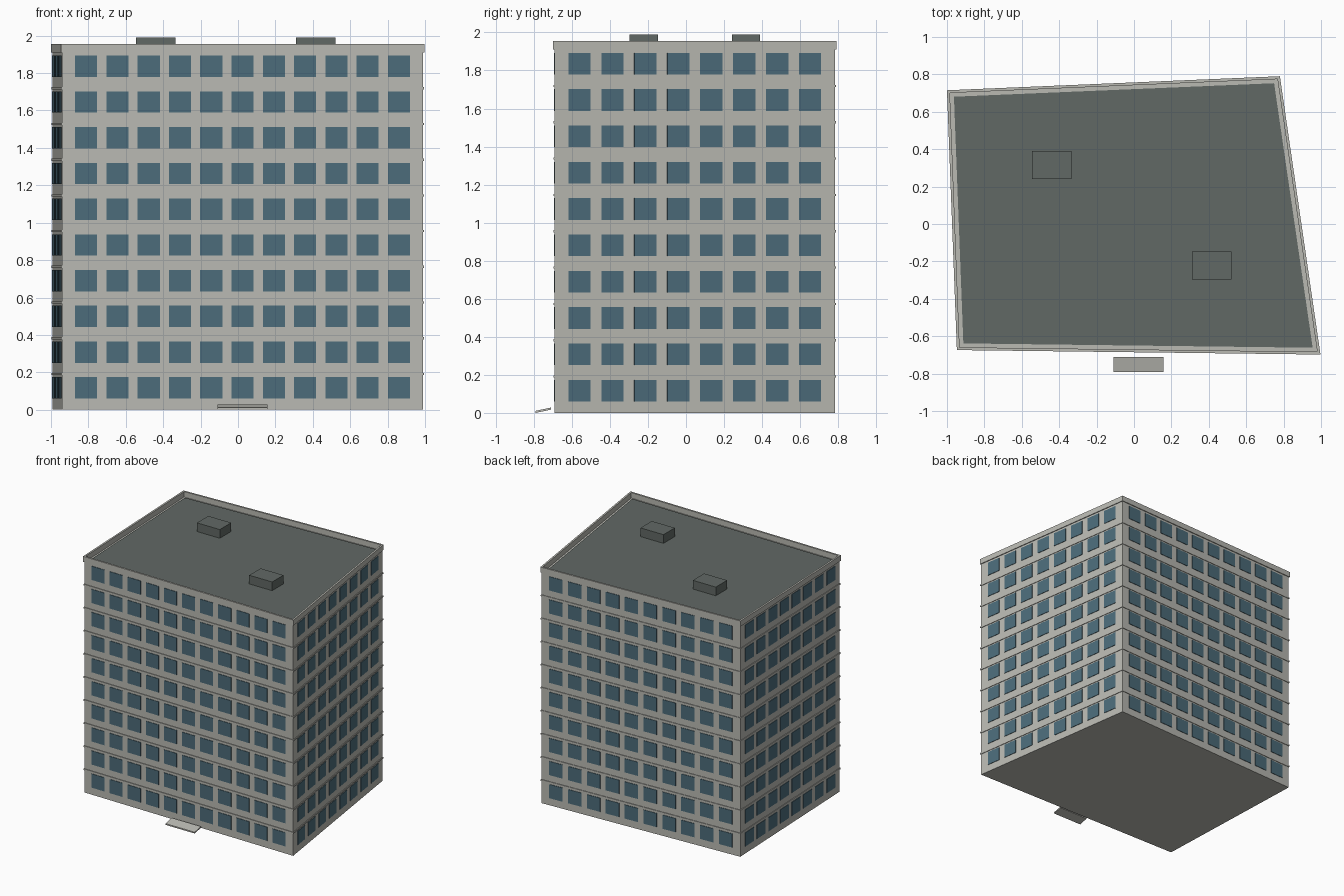
import bpy, bmesh
from math import floor
from mathutils import Vector

cube = bpy.data.objects.get("Cube")
if cube:
    bpy.data.objects.remove(cube, do_unlink=True)


def material(name, rgb):
    m = bpy.data.materials.new(name)
    m.use_nodes = True
    m.diffuse_color = (*rgb, 1)
    m.node_tree.nodes["Principled BSDF"].inputs["Base Color"].default_value = (*rgb, 1)
    return m


WALL = material("pale concrete", (0.49, 0.49, 0.45))
GLASS = material("blue glass", (0.073, 0.15, 0.195))
ROOF = material("dark roofing", (0.12, 0.14, 0.13))

# Outer footprint, counter-clockwise from the front right corner
OUTER = [Vector(p) for p in ((-0.947, -0.674), (0.997, -0.698), (0.78, 0.79), (-1.0, 0.715))]
FLOORS, STOREY, TOP = 10, 0.191, 1.955
OVERHANG = 0.007


def inset(loop, d):
    """Move every side of a convex footprint inwards by d."""
    out = []
    for i, p in enumerate(loop):
        a = (p - loop[i - 1]).normalized()
        b = (loop[(i + 1) % len(loop)] - p).normalized()
        na, nb = Vector((-a.y, a.x)), Vector((-b.y, b.x))
        out.append(p + (na + nb) * d / (1 + na.dot(nb)))
    return out


def finish(bm, name, mat):
    bmesh.ops.recalc_face_normals(bm, faces=bm.faces[:])
    me = bpy.data.meshes.new(name)
    bm.to_mesh(me)
    bm.free()
    me.materials.append(mat)
    ob = bpy.data.objects.new(name, me)
    bpy.context.collection.objects.link(ob)
    return ob


def add_prism(bm, loop, z0, z1):
    low = [bm.verts.new((p.x, p.y, z0)) for p in loop]
    high = [bm.verts.new((p.x, p.y, z1)) for p in loop]
    bm.faces.new(low[::-1])
    bm.faces.new(high)
    for i in range(len(loop)):
        j = (i + 1) % len(loop)
        bm.faces.new((low[i], low[j], high[j], high[i]))


def add_ring(bm, outer, inner, z0, z1):
    rows = [[bm.verts.new((p.x, p.y, z)) for p in loop]
            for loop, z in ((outer, z0), (outer, z1), (inner, z1), (inner, z0))]
    for k in range(4):
        a, b = rows[k], rows[(k + 1) % 4]
        for i in range(len(outer)):
            j = (i + 1) % len(outer)
            bm.faces.new((a[i], a[j], b[j], b[i]))


def box_loop(x0, x1, y0, y1):
    return [Vector(p) for p in ((x0, y0), (x1, y0), (x1, y1), (x0, y1))]


# Main block
body = inset(OUTER, OVERHANG)
roof_z = FLOORS * STOREY
bm = bmesh.new()
add_prism(bm, body, 0, roof_z)
finish(bm, "building_block", WALL)

# Thin ledge at every storey line
bm = bmesh.new()
for k in range(1, FLOORS):
    add_ring(bm, inset(OUTER, 0.002), inset(OUTER, 0.012), k * STOREY - 0.006, k * STOREY + 0.006)
finish(bm, "storey_ledges", WALL)

# Parapet and inset roof surface
bm = bmesh.new()
add_ring(bm, OUTER, inset(OUTER, 0.015), roof_z, TOP)
finish(bm, "parapet", WALL)
bm = bmesh.new()
add_prism(bm, inset(OUTER, 0.036), roof_z, roof_z + 0.008)
finish(bm, "roof_surface", ROOF)

# Windows, spread evenly along each wall
WIDTH, HEIGHT, SILL, DEPTH, MARGIN = 0.118, 0.114, 0.06, 0.004, 0.045
for side, name in enumerate(("front", "right", "back", "left")):
    a, b = body[side], body[(side + 1) % 4]
    along = (b - a).normalized()
    outward = Vector((along.y, -along.x)) * DEPTH
    count = floor((b - a).length / 0.17)
    pitch = ((b - a).length - 2 * MARGIN) / count
    bm = bmesh.new()
    for col in range(count):
        mid = a + along * (MARGIN + (col + 0.5) * pitch)
        p, q = mid - along * WIDTH / 2, mid + along * WIDTH / 2
        for row in range(FLOORS):
            z = row * STOREY + SILL
            add_prism(bm, [p + outward, q + outward, q - outward, p - outward], z, z + HEIGHT)
    finish(bm, name + "_windows", GLASS)

# Rooftop plant boxes
for name, x, y in (("rear_roof_box", -0.44, 0.315), ("front_roof_box", 0.415, -0.222)):
    bm = bmesh.new()
    add_prism(bm, box_loop(x - 0.105, x + 0.105, y - 0.074, y + 0.074), roof_z, 1.99)
    finish(bm, name, ROOF)

# Sloping entrance slab, lower at its outer edge
bm = bmesh.new()
add_prism(bm, box_loop(-0.11, 0.157, -0.79, -0.71), 0, 0.011)
for v in bm.verts:
    if v.co.y > -0.75:
        v.co.z += 0.017
finish(bm, "entrance_slab", WALL)
